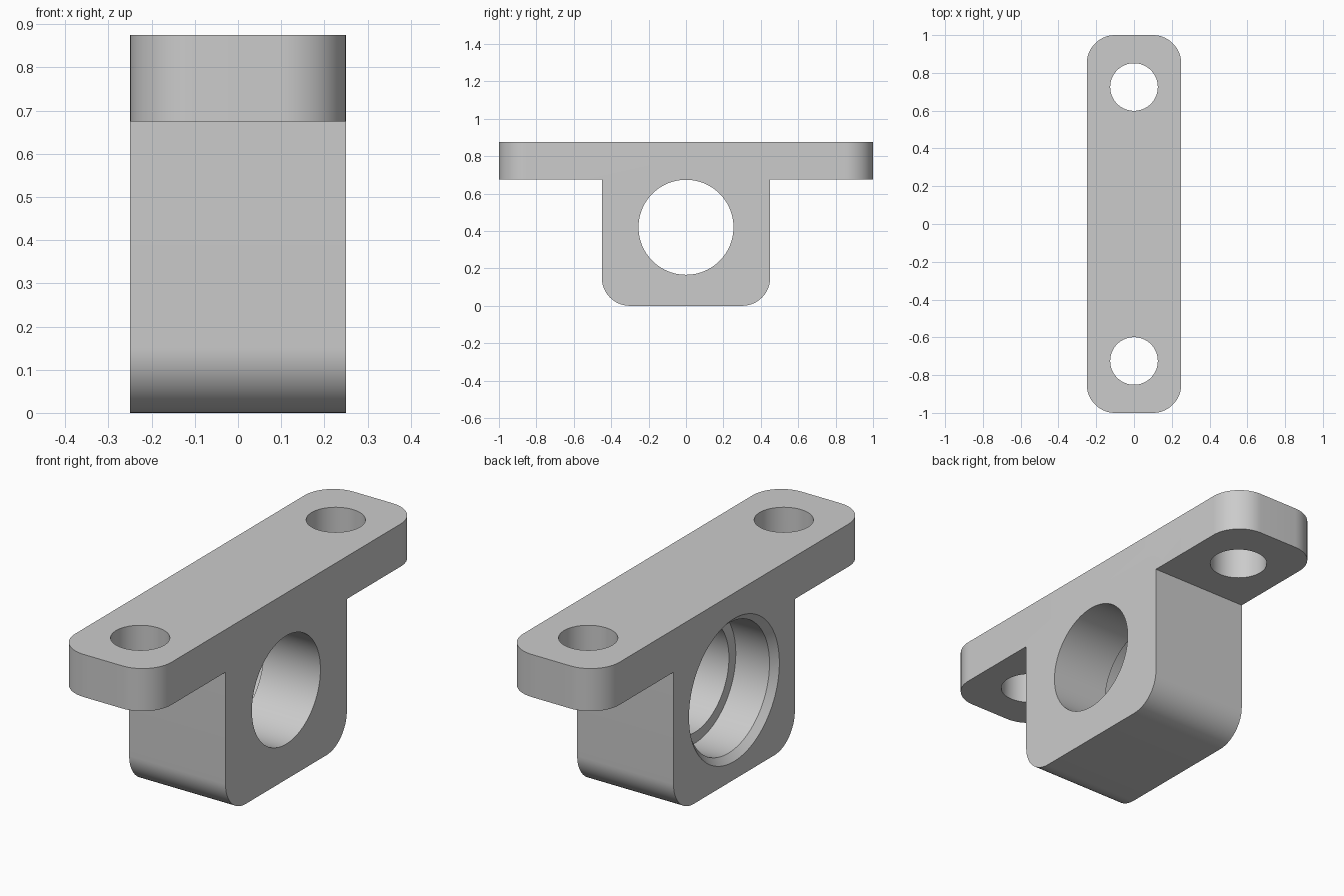
import bpy, bmesh, math
from mathutils import Matrix

cube = bpy.data.objects.get("Cube")
if cube:
    bpy.data.objects.remove(cube, do_unlink=True)

HALF_W = 0.25            # half width along x
TOP, UNDER = 0.875, 0.675  # flange top and underside
BLOCK = 0.45             # half length of the block
ROUND = 0.15             # corner radius
BORE_Z = 0.42

grey = bpy.data.materials.new("plain grey")
grey.use_nodes = True
grey.diffuse_color = (0.6, 0.6, 0.6, 1)
grey.node_tree.nodes["Principled BSDF"].inputs["Base Color"].default_value = (0.6, 0.6, 0.6, 1)


def make_object(name, bm):
    bmesh.ops.recalc_face_normals(bm, faces=bm.faces[:])
    mesh = bpy.data.meshes.new(name)
    bm.to_mesh(mesh)
    bm.free()
    mesh.materials.append(grey)
    obj = bpy.data.objects.new(name, mesh)
    bpy.context.collection.objects.link(obj)
    return obj


def turned_cutter(name, profile, matrix, sides=96):
    """Solid of revolution about z from (height, radius) pairs."""
    bm = bmesh.new()
    rings = []
    for h, r in profile:
        rings.append([bm.verts.new((r * math.cos(a), r * math.sin(a), h))
                      for a in (math.tau * i / sides for i in range(sides))])
    for low, high in zip(rings, rings[1:]):
        for i in range(sides):
            j = (i + 1) % sides
            bm.faces.new((low[i], low[j], high[j], high[i]))
    bm.faces.new(rings[0])
    bm.faces.new(rings[-1])
    bm.transform(matrix)
    obj = make_object(name, bm)
    obj.hide_render = True
    return obj


# T-shaped body: profile extruded across the width
bm = bmesh.new()
half = [(BLOCK, 0), (BLOCK, UNDER), (1, UNDER), (1, TOP)]
outline = half + [(-y, z) for y, z in reversed(half)]
face = bm.faces.new([bm.verts.new((-HALF_W, y, z)) for y, z in outline])
moved = bmesh.ops.extrude_face_region(bm, geom=[face])["geom"]
bmesh.ops.translate(bm, vec=(2 * HALF_W, 0, 0),
                    verts=[v for v in moved if isinstance(v, bmesh.types.BMVert)])


# Round the flange corners and the lower edges of the block
def is_rounded(edge):
    a, b = (v.co for v in edge.verts)
    flange = abs(a.x - b.x) < 1e-4 and abs(a.y - b.y) < 1e-4 and abs(a.y) > 0.9
    lower = abs(a.x - b.x) > 0.1 and max(a.z, b.z) < 0.01
    return flange or lower


bmesh.ops.bevel(bm, geom=[e for e in bm.edges if is_rounded(e)], offset=ROUND,
                segments=16, profile=0.5, affect='EDGES')
bracket = make_object("bearing_bracket", bm)

# Stepped, chamfered bore and two bolt holes
cutters = [turned_cutter(
    "bore_cutter",
    [(-0.27, 0.355), (-0.22, 0.305), (-0.045, 0.305), (-0.045, 0.254), (0.3, 0.254)],
    Matrix.Translation((0, 0, BORE_Z)) @ Matrix.Rotation(math.pi / 2, 4, 'Y'))]
for side in (-1, 1):
    cutters.append(turned_cutter("bolt_hole_cutter", [(0.6, 0.126), (0.95, 0.126)],
                                 Matrix.Translation((0, side * 0.725, 0)), 64))

bpy.ops.object.select_all(action='DESELECT')
bpy.context.view_layer.objects.active = bracket
bracket.select_set(True)
for cutter in cutters:
    mod = bracket.modifiers.new("cut", 'BOOLEAN')
    mod.operation = 'DIFFERENCE'
    mod.solver = 'EXACT'
    mod.object = cutter
    bpy.ops.object.modifier_apply(modifier=mod.name)
    bpy.data.objects.remove(cutter, do_unlink=True)

bpy.ops.object.shade_smooth_by_angle(angle=math.radians(30))
